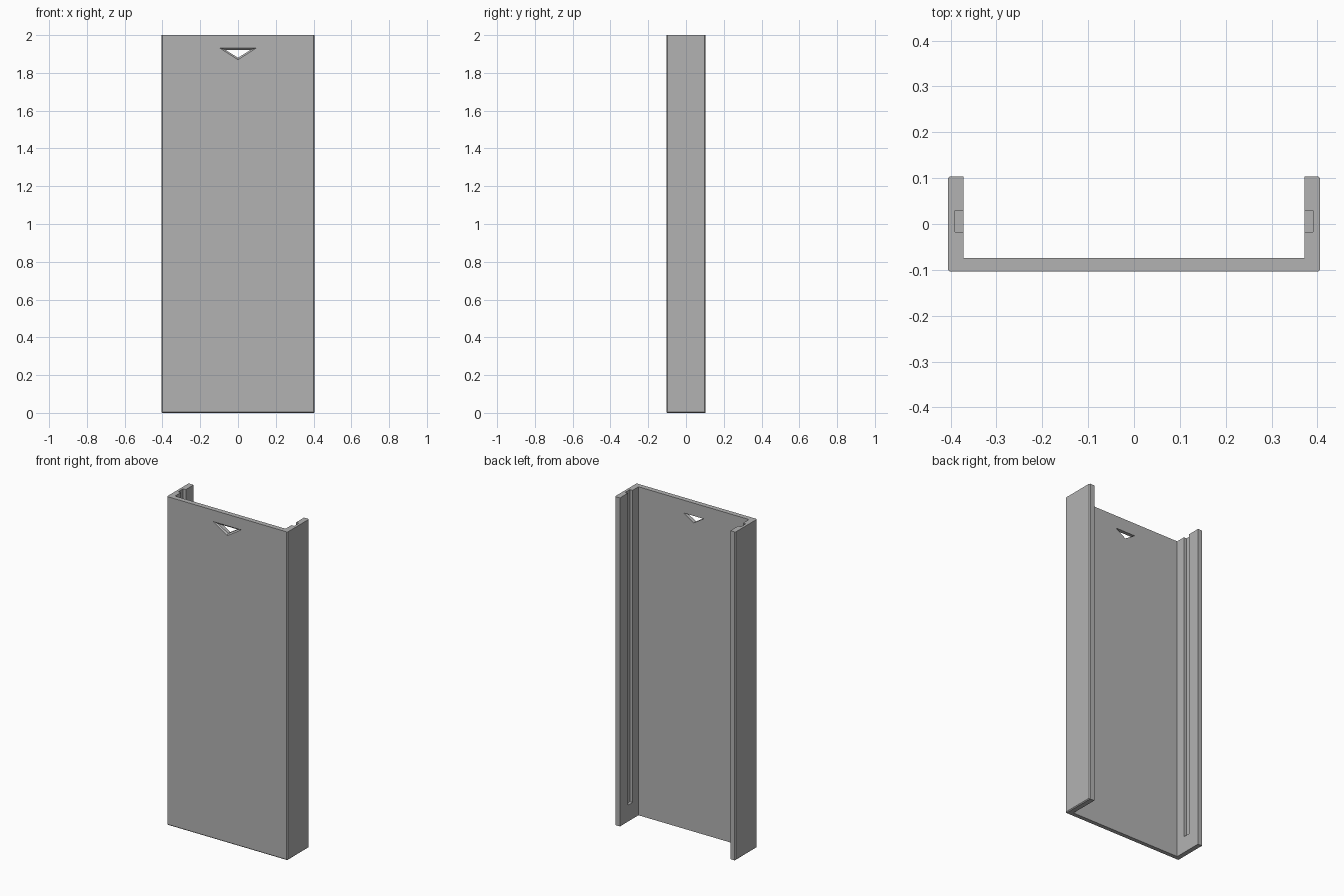
import bpy, bmesh

W, D, H = 0.406, 0.104, 2.0          # half width, half depth, height
INNER_X, INNER_Y = 0.372, -0.074     # inside faces of the channel

cube = bpy.data.objects.get("Cube")
if cube:
    bpy.data.objects.remove(cube, do_unlink=True)

grey = bpy.data.materials.new("plain_grey")
grey.use_nodes = True
colour = (0.45, 0.45, 0.45, 1)
grey.diffuse_color = colour
grey.node_tree.nodes["Principled BSDF"].inputs["Base Color"].default_value = colour


def make_object(name, bm):
    bmesh.ops.recalc_face_normals(bm, faces=bm.faces)
    mesh = bpy.data.meshes.new(name)
    bm.to_mesh(mesh)
    bm.free()
    mesh.materials.append(grey)
    obj = bpy.data.objects.new(name, mesh)
    bpy.context.collection.objects.link(obj)
    return obj


def loft(bm, rings):
    """Closed solid through rings with equal point counts."""
    loops = [[bm.verts.new(p) for p in ring] for ring in rings]
    n = len(loops[0])
    for a, b in zip(loops, loops[1:]):
        for i in range(n):
            j = (i + 1) % n
            bm.faces.new((a[i], a[j], b[j], b[i]))
    bm.faces.new(loops[0])
    bm.faces.new(loops[-1])


# U-shaped cover: front panel with two side walls
outline = [(-W, -D), (W, -D), (W, D), (INNER_X, D), (INNER_X, INNER_Y),
           (-INNER_X, INNER_Y), (-INNER_X, D), (-W, D)]
bm = bmesh.new()
loft(bm, [[(x, y, z) for x, y in outline] for z in (0, H)])


# Small chamfer on the outer upright edges and the outer bottom edges
def is_outer(edge):
    a, b = (v.co for v in edge.verts)
    outside = all(abs(abs(p.x) - W) < 1e-4 for p in (a, b))
    bottom = a.z < 0.01 and b.z < 0.01
    front = a.y < -D + 1e-4 and b.y < -D + 1e-4
    return outside and abs(a.z - b.z) > 1 or bottom and (outside or front)


bmesh.ops.bevel(bm, geom=[e for e in bm.edges if is_outer(e)],
                offset=0.005, segments=1, affect='EDGES')
cover = make_object("channel_cover", bm)


# Guide grooves in the side walls, open at the top
def groove_cutter(side):
    bm = bmesh.new()
    ring = [(0.36, -0.017), (0.39, -0.017), (0.39, 0.029), (0.36, 0.029)]
    loft(bm, [[(side * x, y, z) for x, y in ring] for z in (0.1, H + 0.1)])
    return make_object("groove_cutter", bm)


# Triangular notch through the front panel with a chamfered front rim
def triangle(half, top, bottom, y):
    return [(-half, y, top), (half, y, top), (0, y, bottom)]


bm = bmesh.new()
loft(bm, [triangle(0.097, 1.931, 1.869, -D - 0.0005),
          triangle(0.067, 1.922, 1.88, -D + 0.008),
          triangle(0.067, 1.922, 1.88, INNER_Y + 0.02)])
cutters = [groove_cutter(-1), groove_cutter(1), make_object("notch_cutter", bm)]

for cutter in cutters:
    cutter.hide_render = True
    mod = cover.modifiers.new("cut", 'BOOLEAN')
    mod.operation, mod.solver, mod.object = 'DIFFERENCE', 'EXACT', cutter

# Bake the cuts and drop the helpers
bpy.context.view_layer.objects.active = cover
for mod in list(cover.modifiers):
    bpy.ops.object.modifier_apply(modifier=mod.name)
for cutter in cutters:
    bpy.data.objects.remove(cutter, do_unlink=True)
